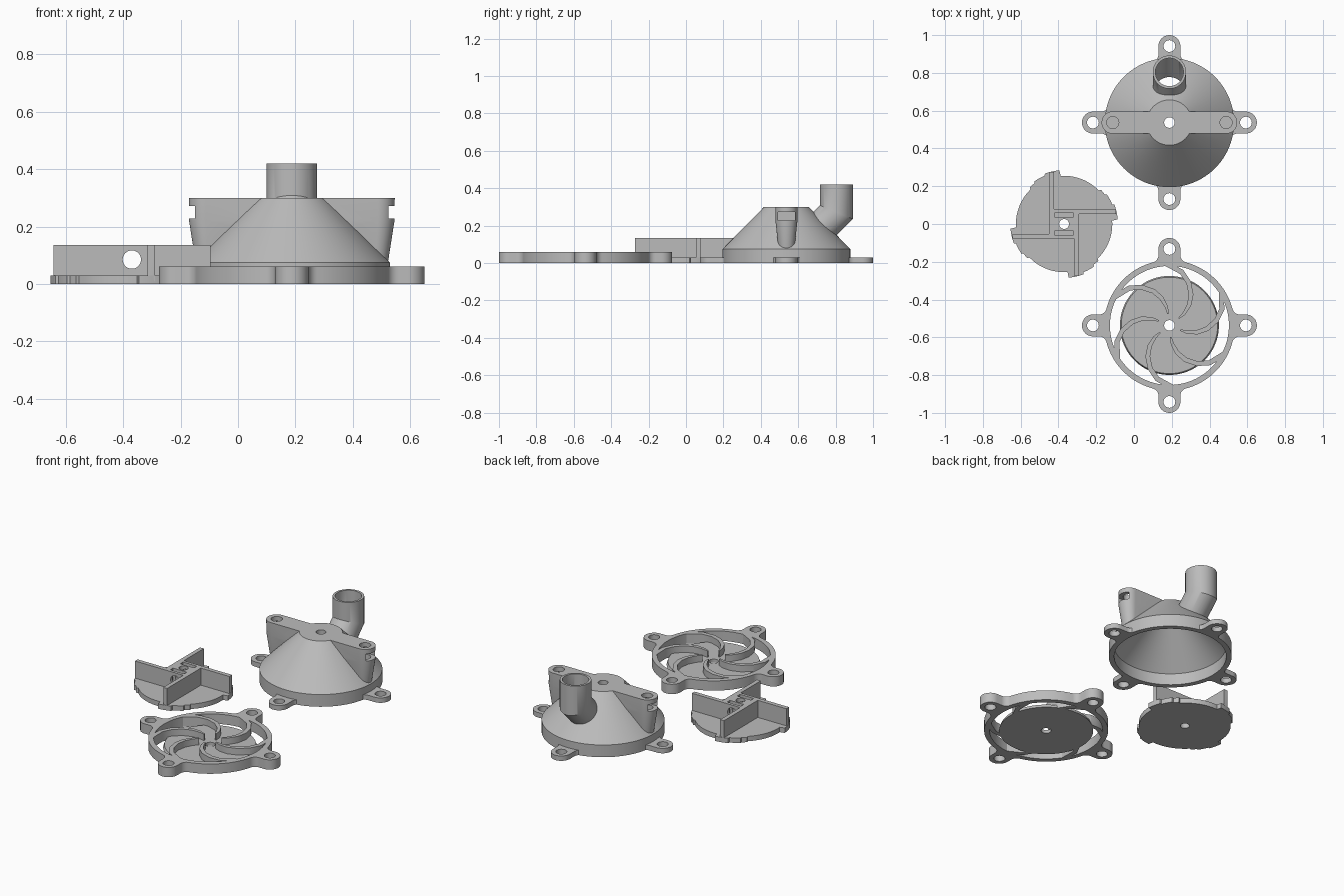
import bpy, bmesh, math
from math import sin, cos, pi, radians

if "Cube" in bpy.data.objects:
    bpy.data.objects.remove(bpy.data.objects["Cube"])

grey = bpy.data.materials.new("plain grey")
grey.diffuse_color = (0.5, 0.5, 0.5, 1)
grey.use_nodes = True
grey.node_tree.nodes["Principled BSDF"].inputs["Base Color"].default_value = grey.diffuse_color


def loft(name, rings):
    """Skin equal-length rings of points and cap both ends."""
    bm = bmesh.new()
    vs = [[bm.verts.new(p) for p in ring] for ring in rings]
    n = len(vs[0])
    for a, b in zip(vs, vs[1:]):
        for i in range(n):
            j = (i + 1) % n
            bm.faces.new((a[i], a[j], b[j], b[i]))
    bm.faces.new(vs[0][::-1])
    bm.faces.new(vs[-1])
    bmesh.ops.recalc_face_normals(bm, faces=bm.faces)
    me = bpy.data.meshes.new(name)
    bm.to_mesh(me)
    bm.free()
    me.materials.append(grey)
    ob = bpy.data.objects.new(name, me)
    bpy.context.collection.objects.link(ob)
    return ob


def prism(outline, z0, z1, name="piece"):
    return loft(name, [[(x, y, z) for x, y in outline] for z in (z0, z1)])


def circle(r, cx=0, cy=0, n=96):
    return [(cx + r * cos(2 * pi * i / n), cy + r * sin(2 * pi * i / n)) for i in range(n)]


def lathe(profile, name="piece"):
    return loft(name, [[(x, y, z) for x, y in circle(r)] for r, z in profile])


def box(x0, x1, y0, y1, z0, z1):
    return prism([(x0, y0), (x1, y0), (x1, y1), (x0, y1)], z0, z1)


def combine(ob, tool, op):
    m = ob.modifiers.new("join", 'BOOLEAN')
    m.operation, m.object, m.solver = op, tool, 'EXACT'
    bpy.context.view_layer.objects.active = ob
    bpy.ops.object.modifier_apply(modifier=m.name)
    bpy.data.objects.remove(tool, do_unlink=True)


def add(ob, tool):
    combine(ob, tool, 'UNION')


def cut(ob, tool):
    combine(ob, tool, 'DIFFERENCE')


def finish(ob, x, y):
    bpy.ops.object.select_all(action='DESELECT')
    ob.select_set(True)
    bpy.context.view_layer.objects.active = ob
    bpy.ops.object.shade_smooth_by_angle(angle=radians(30))
    ob.location = (x, y, 0)


LUG, LUG_R = 0.405, 0.058


def flange(R, f=0.04):
    """Round outline with four filleted screw lugs."""
    B = LUG_R + f
    A = math.sqrt((R + f) ** 2 - B ** 2)
    t = math.atan2(B, A)
    fil = []
    for i in range(9):
        a = 1.5 * pi + (t - pi / 2) * i / 8
        fil.append((A + f * cos(a), B + f * sin(a)))
    arc = [(LUG + LUG_R * cos(a), LUG_R * sin(a))
           for a in (-pi / 2 + pi * i / 24 for i in range(25))]
    rim = [(R * cos(a), R * sin(a))
           for a in (t + (pi / 2 - 2 * t) * i / 20 for i in range(1, 20))]
    quarter = [(x, -y) for x, y in fil[::-1]] + arc + fil + rim
    out = []
    for k in range(4):
        c, s = round(cos(k * pi / 2)), round(sin(k * pi / 2))
        out += [(c * x - s * y, s * x + c * y) for x, y in quarter]
    return out


def lug_holes(ob):
    for k in range(4):
        a = k * pi / 2
        cut(ob, prism(circle(0.031, LUG * cos(a), LUG * sin(a), 40), -0.1, 0.065))


# ---- Pump housing: conical shell, clamp bar, elbow outlet ----
housing = lathe([(0.342, 0), (0.342, 0.075), (0.12, 0.30)], "housing")
add(housing, prism(flange(0.335), 0, 0.03))


def stadium(d, r, z):
    pts = []
    for side in (0, pi):
        for i in range(25):
            a = side - pi / 2 + pi * i / 24
            pts.append((d * cos(side) + r * cos(a), r * sin(a), z))
    return pts


add(housing, loft("bar", [stadium(0.293, 0.043, 0.08), stadium(0.30, 0.058, 0.22),
                          stadium(0.30, 0.059, 0.30)]))


def elbow(r, top, reach):
    joint = [(x, y + 0.267, 0.272 - 0.414 * y) for x, y in circle(r, n=64)]
    return loft("elbow", [[(x, y, top) for x, y, z in joint], joint,
                          [(x, y - reach, z - reach) for x, y, z in joint]])


add(housing, elbow(0.088, 0.42, 0.125))
cut(housing, lathe([(0.312, -0.05), (0.312, 0.07), (0.112, 0.27)]))
cut(housing, elbow(0.074, 0.5, 0.15))
cut(housing, prism(circle(0.028, n=40), 0.2, 0.4))
for s in (-1, 1):
    # screw holes and side nut slots in the clamp bar
    cut(housing, prism(circle(0.032, s * 0.30, 0, 40), 0.20, 0.4))
    cut(housing, box(*sorted((s * 0.262, s * 0.42)), -0.045, 0.045, 0.228, 0.272))
lug_holes(housing)
finish(housing, 0.1875, 0.537)

# ---- Inlet grille: lugged ring, centre disc, six curved vanes ----
grille = prism(flange(0.345), 0, 0.06, "grille")
cut(grille, prism(circle(0.315), -0.1, 0.1))
lug_holes(grille)
disc = lathe([(0.262, 0), (0.255, 0.02)], "disc")


def vane_outline(turn):
    keys = [(0.062, 97), (0.10, 99), (0.15, 106), (0.20, 115), (0.25, 126), (0.29, 137), (0.332, 154)]
    widths = [0.008, 0.017, 0.023, 0.025, 0.026, 0.027, 0.028]
    p = [(r * cos(radians(a + turn)), r * sin(radians(a + turn))) for r, a in keys]
    left, right = [], []
    for i, (x, y) in enumerate(p):
        a, b = p[max(i - 1, 0)], p[min(i + 1, len(p) - 1)]
        dx, dy = b[0] - a[0], b[1] - a[1]
        k = widths[i] / 2 / math.hypot(dx, dy)
        left.append((x - dy * k, y + dx * k))
        right.append((x + dy * k, y - dx * k))
    return right + left[::-1]


for k in range(6):
    add(disc, prism(vane_outline(60 * k), 0, 0.06))
add(grille, disc)
cut(grille, prism(circle(0.028, n=40), -0.1, 0.1))
finish(grille, 0.1875, -0.537)

# ---- Rotor: notched disc, pinwheel paddles, slotted hub ----


def rotor_radius(deg):
    a = deg % 90
    for limit, r in ((5, 0.255), (22, 0.285), (36, 0.275), (44, 0.266)):
        if a < limit:
            return r
    return 0.255


rotor = prism([(rotor_radius(d) * cos(radians(d)), rotor_radius(d) * sin(radians(d)))
               for d in range(360)], 0, 0.03, "rotor")
add(rotor, box(-0.08, 0.08, -0.08, 0.08, 0.01, 0.135))
for k in range(4):
    c, s = round(cos(k * pi / 2)), round(sin(k * pi / 2))
    paddle = [(0.03, 0.054), (0.274, 0.054), (0.274, 0.08), (0.03, 0.08)]
    add(rotor, prism([(c * x - s * y, s * x + c * y) for x, y in paddle], 0.01, 0.135))
# shaft hole, cross bore and the two nut slots
cut(rotor, prism(circle(0.026, n=40), -0.1, 0.2))
cut(rotor, loft("bore", [[(x, y, z) for x, z in circle(0.032, 0, 0.085, 40)] for y in (-0.2, 0.2)]))
for s in (-1, 1):
    cut(rotor, box(-0.047, 0.047, *sorted((s * 0.035, s * 0.062)), 0.045, 0.2))
finish(rotor, -0.37, 0)
